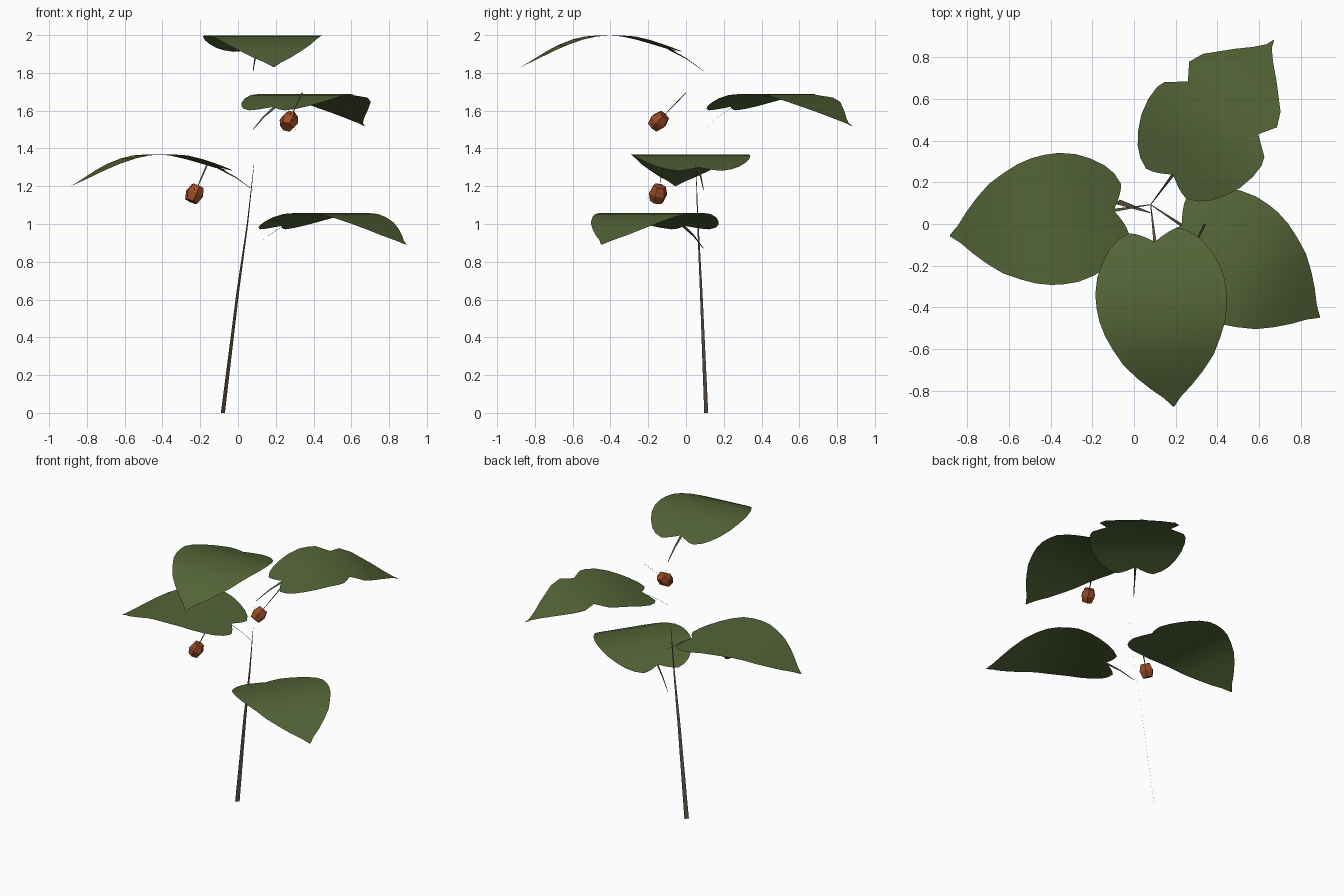
import bpy, math, random
from mathutils import Vector

if "Cube" in bpy.data.objects:
    bpy.data.objects.remove(bpy.data.objects["Cube"])

random.seed(4)


def material(name, rgb):
    m = bpy.data.materials.new(name)
    m.diffuse_color = (*rgb, 1)
    m.use_nodes = True
    m.node_tree.nodes["Principled BSDF"].inputs["Base Color"].default_value = m.diffuse_color
    return m


GREEN = material("leaf green", (0.088, 0.128, 0.038))
BROWN = material("stem brown", (0.11, 0.085, 0.065))
OLIVE = material("stalk olive", (0.09, 0.085, 0.045))
RUST = material("bud rust", (0.32, 0.07, 0.02))


def add(name, verts, faces, mat, smooth=False):
    me = bpy.data.meshes.new(name)
    me.from_pydata([tuple(v) for v in verts], [], faces)
    me.materials.append(mat)
    for p in me.polygons:
        p.use_smooth = smooth
    ob = bpy.data.objects.new(name, me)
    bpy.context.collection.objects.link(ob)
    return ob


def lerp(table, u):
    for (a, x), (b, y) in zip(table, table[1:]):
        if u <= b:
            return x + (y - x) * max(0, (u - a) / (b - a))
    return table[-1][1]


def strip(name, path, widths, side, mat):
    """Flat tapered ribbon along a path."""
    side = Vector(side).normalized()
    verts = []
    for p, w in zip(path, widths):
        verts += [Vector(p) - side * w / 2, Vector(p) + side * w / 2]
    faces = [(2 * i, 2 * i + 1, 2 * i + 3, 2 * i + 2) for i in range(len(path) - 1)]
    return add(name, verts, faces, mat)


# Leaf profile: half width and arch height against distance from the stem
BASE = [(0.125, 0.12), (0.15, 0.175), (0.19, 0.22), (0.25, 0.262), (0.32, 0.295),
        (0.4, 0.313), (0.47, 0.314)]
PLAIN = BASE + [(0.53, 0.308), (0.6, 0.29), (0.67, 0.26), (0.75, 0.218), (0.82, 0.16),
                (0.88, 0.1), (0.93, 0.042), (0.975, 0.003)]
TORN = BASE + [(0.51, 0.3), (0.58, 0.211), (0.66, 0.263), (0.73, 0.232), (0.84, 0.125),
               (0.9, 0.06), (0.95, 0.015), (0.985, 0.003)]
ARCH = [(0.12, 0.1), (0.2, 0.127), (0.3, 0.16), (0.4, 0.183), (0.5, 0.19), (0.6, 0.183),
        (0.7, 0.16), (0.8, 0.115), (0.9, 0.06), (0.98, 0.018)]
ORIGIN = Vector((0.08, 0.093, 0))


def leaf(name, angle, z, outline):
    a = math.radians(angle)
    along = Vector((math.cos(a), math.sin(a), 0))
    left = Vector((-math.sin(a), math.cos(a), 0))
    o = ORIGIN + Vector((0, 0, z))
    # heart-shaped blade, rows bent back around the notch
    n, verts, faces = 8, [], []
    for u, w in outline:
        dip = max(0, 0.055 - (u - 0.125) * 0.5)
        for j in range(n + 1):
            s = 2 * j / n - 1
            uu = u + dip * (1 - abs(s)) ** 1.5
            verts.append(o + along * uu + left * (s * w) + Vector((0, 0, lerp(ARCH, uu))))
    k = n + 1
    for i in range(len(outline) - 1):
        for j in range(n):
            faces.append((i * k + j, i * k + k + j, i * k + k + j + 1, i * k + j + 1))
    add(name, verts, faces, GREEN, True)
    # leaf stalk
    up = Vector((0, 0, 1))
    strip(name + "_stalk", [o, o + along * 0.09 + up * 0.065, o + along * 0.19 + up * 0.118],
          [0.004, 0.01, 0.018], left + up * 0.5, OLIVE)


leaf("lower_right_leaf", -33.7, 0.87, PLAIN)
leaf("left_leaf", 188.8, 1.18, PLAIN)
leaf("back_leaf", 53.2, 1.5, TORN)
leaf("top_leaf", -83.5, 1.81, PLAIN)

# Main stem: leaning, tapering ribbon
strip("stem", [(-0.08, 0.107, 0), (0.0, 0.08, 0.65), (0.05, 0.063, 1.0), (0.085, 0.052, 1.32)],
      [0.03, 0.019, 0.01, 0.002], (1, 1, 0), BROWN)


def bud(name, centre, start):
    """Faceted tapered bud hanging from a thin stalk."""
    c, s = Vector(centre), Vector(start)
    axis = (c - s).normalized()
    p = axis.orthogonal().normalized()
    q = axis.cross(p)
    verts, n = [], 6
    for t, r in ((-0.045, 0.034), (0.0, 0.05), (0.045, 0.036)):
        for i in range(n):
            a = math.tau * i / n
            verts.append(c + axis * t + p * (r * math.cos(a)) + q * (r * math.sin(a)))
    faces = [tuple(reversed(range(n))), tuple(range(2 * n, 3 * n))]
    for ring in (0, n):
        for i in range(n):
            j = (i + 1) % n
            faces.append((ring + i, ring + j, ring + n + j, ring + n + i))
    add(name, verts, faces, RUST)
    strip(name + "_stalk", [s, s.lerp(c, 0.5), c - axis * 0.04],
          [0.012, 0.01, 0.004], Vector((1, -0.3, 0.3)), OLIVE)
    # fine filaments around the bud
    fv, ff = [], []
    for i in range(10):
        a = math.tau * i / 10
        d = p * math.cos(a) + q * math.sin(a) + axis * random.uniform(-0.5, 0.7)
        d.normalize()
        w = d.cross(axis).normalized() * 0.001
        fv += [c + d * 0.035 - w, c + d * 0.035 + w, c + d * 0.068]
        ff.append((3 * i, 3 * i + 1, 3 * i + 2))
    add(name + "_filaments", fv, ff, RUST)


bud("upper_bud", (0.27, -0.145, 1.545), (0.34, 0.0, 1.695))
bud("lower_bud", (-0.23, -0.148, 1.16), (-0.165, -0.12, 1.31))
